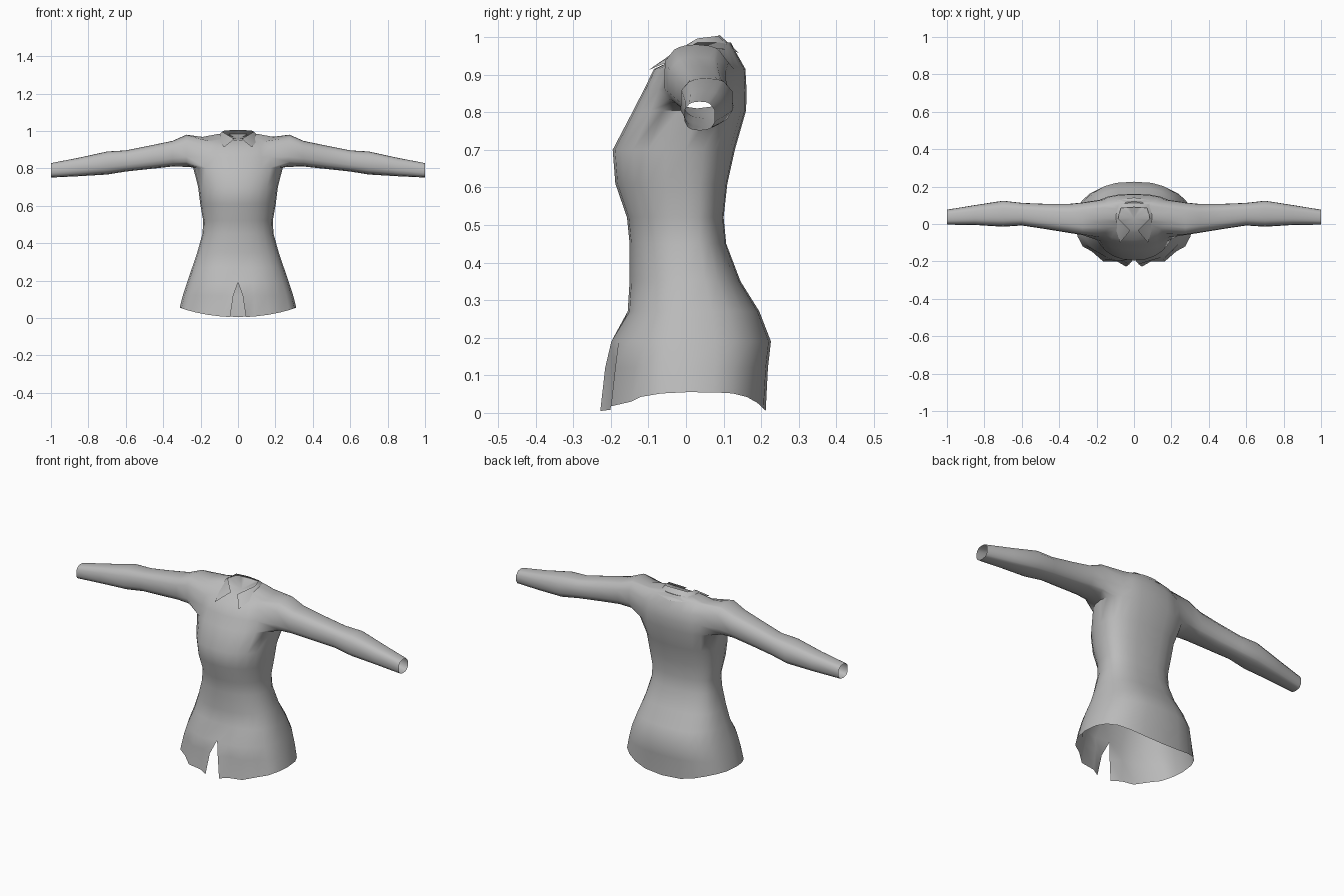
import bpy, bmesh, math

if "Cube" in bpy.data.objects:
    bpy.data.objects.remove(bpy.data.objects["Cube"])

cloth = bpy.data.materials.new("grey cloth")
cloth.diffuse_color = (0.5, 0.5, 0.5, 1)
cloth.use_nodes = True
cloth.node_tree.nodes["Principled BSDF"].inputs["Base Color"].default_value = cloth.diffuse_color


def finish(name, bm, angle):
    bmesh.ops.remove_doubles(bm, verts=bm.verts, dist=0.0005)
    bmesh.ops.recalc_face_normals(bm, faces=bm.faces)
    me = bpy.data.meshes.new(name)
    bm.to_mesh(me)
    bm.free()
    me.materials.append(cloth)
    ob = bpy.data.objects.new(name, me)
    bpy.context.collection.objects.link(ob)
    bpy.ops.object.select_all(action='DESELECT')
    ob.select_set(True)
    bpy.context.view_layer.objects.active = ob
    bpy.ops.object.shade_smooth_by_angle(angle=math.radians(angle))
    return ob


# Torso levels: height, half width, front y, back y, front gap
LEVELS = [
    (0.055, 0.312, -0.228, 0.212, 0.042), (0.12, 0.295, -0.215, 0.218, 0.025),
    (0.19, 0.272, -0.205, 0.226, 0), (0.27, 0.245, -0.155, 0.195, 0),
    (0.35, 0.218, -0.15, 0.145, 0), (0.45, 0.19, -0.15, 0.107, 0),
    (0.52, 0.186, -0.157, 0.1, 0), (0.61, 0.202, -0.188, 0.11, 0),
    (0.70, 0.213, -0.195, 0.13, 0), (0.805, 0.24, -0.14, 0.16, 0),
    (0.86, 0.235, -0.112, 0.161, 0), (0.915, 0.225, -0.085, 0.158, 0),
    (0.968, 0.19, -0.045, 0.128, 0), (0.985, 0.1, -0.03, 0.12, 0)]
COLS = 24


def torso_point(level, i):
    z, hw, yf, yb, gap = LEVELS[level]
    a = 2 * math.pi * i / COLS - math.pi / 2
    c, s = math.cos(a), math.sin(a)
    e = 0.92 if s < 0 else 0.78
    x = hw * math.copysign(abs(c) ** e, c) if abs(c) > 1e-6 else 0
    mid = 0.03 if level > 8 else 0
    y = mid + ((mid - yf) if s < 0 else (yb - mid)) * math.copysign(abs(s) ** e, s)
    if i in (0, COLS):
        x = gap if i == 0 else -gap
        if level == 2:
            y += 0.02
    if level == 0:                      # hem dips at front and back
        z -= 0.05 * abs(s) ** (2 if s < 0 else 4)
    if level < 2 and s < -0.6 and i % 2:  # hem folds
        y += 0.02
    if level > 11 and s < 0:            # neckline drops at the front
        z += 0.035 * s
    return x, y, z


bm = bmesh.new()
grid = [[bm.verts.new(torso_point(l, i)) for i in range(COLS + 1)]
        for l in range(len(LEVELS))]
ARM_LOW, ARM_HIGH = 9, 12
for l in range(len(LEVELS) - 1):
    for i in range(COLS):
        in_arm = ARM_LOW <= l < ARM_HIGH and (3 <= i < 9 or 15 <= i < 21)
        if not in_arm:
            bm.faces.new((grid[l][i], grid[l][i + 1], grid[l + 1][i + 1], grid[l + 1][i]))

# Shallow neck pit
pit = bm.verts.new((0, 0.03, 0.955))
for i in range(COLS):
    bm.faces.new((grid[-1][i], grid[-1][i + 1], pit))

# Sleeves grown out of the armholes: x, front y, back y, bottom z, top z
SLEEVE = [
    (0.275, -0.062, 0.118, 0.808, 0.98), (0.35, -0.05, 0.11, 0.81, 0.947),
    (0.47, -0.03, 0.11, 0.797, 0.922), (0.6, -0.01, 0.115, 0.783, 0.896),
    (0.7, -0.017, 0.127, 0.767, 0.89), (0.85, -0.007, 0.103, 0.758, 0.857),
    (1.0, -0.005, 0.078, 0.751, 0.828)]
for side, c0, c1 in ((1, 3, 9), (-1, 15, 21)):
    loop = [grid[ARM_LOW][i] for i in range(c0, c1)]
    loop += [grid[l][c1] for l in range(ARM_LOW, ARM_HIGH)]
    loop += [grid[ARM_HIGH][i] for i in range(c1, c0, -1)]
    loop += [grid[l][c0] for l in range(ARM_HIGH, ARM_LOW, -1)]
    angles = [math.atan2((v.co.z - 0.885) / 0.08, (v.co.y - 0.03) / 0.1) for v in loop]
    prev = loop
    for x, yf, yb, zb, zt in SLEEVE:
        ring = []
        for a in angles:
            c, s = math.cos(a), math.sin(a)
            ring.append(bm.verts.new((
                side * x,
                (yf + yb) / 2 + (yb - yf) / 2 * math.copysign(abs(c) ** 0.8, c),
                (zb + zt) / 2 + (zt - zb) / 2 * math.copysign(abs(s) ** 0.8, s))))
        n = len(ring)
        for k in range(n):
            j = (k + 1) % n
            bm.faces.new((prev[k], prev[j], ring[j], ring[k]))
        prev = ring
finish("shirt_body", bm, 60)

# Folded collar: inner edge and outer edge, back centre to front tip
INNER = [(0, 0.09, 1.005), (0.07, 0.085, 1.003), (0.085, 0.03, 0.996), (0.02, -0.035, 0.957)]
OUTER = [(0, 0.142, 0.956), (0.09, 0.125, 0.965), (0.115, 0.035, 0.968), (0.075, -0.1, 0.912)]
bm = bmesh.new()
for side in (1, -1):
    rows = [[bm.verts.new((side * x, y, z)) for x, y, z in row] for row in (INNER, OUTER)]
    for k in range(3):
        bm.faces.new((rows[0][k], rows[0][k + 1], rows[1][k + 1], rows[1][k]))
finish("collar", bm, 60)
